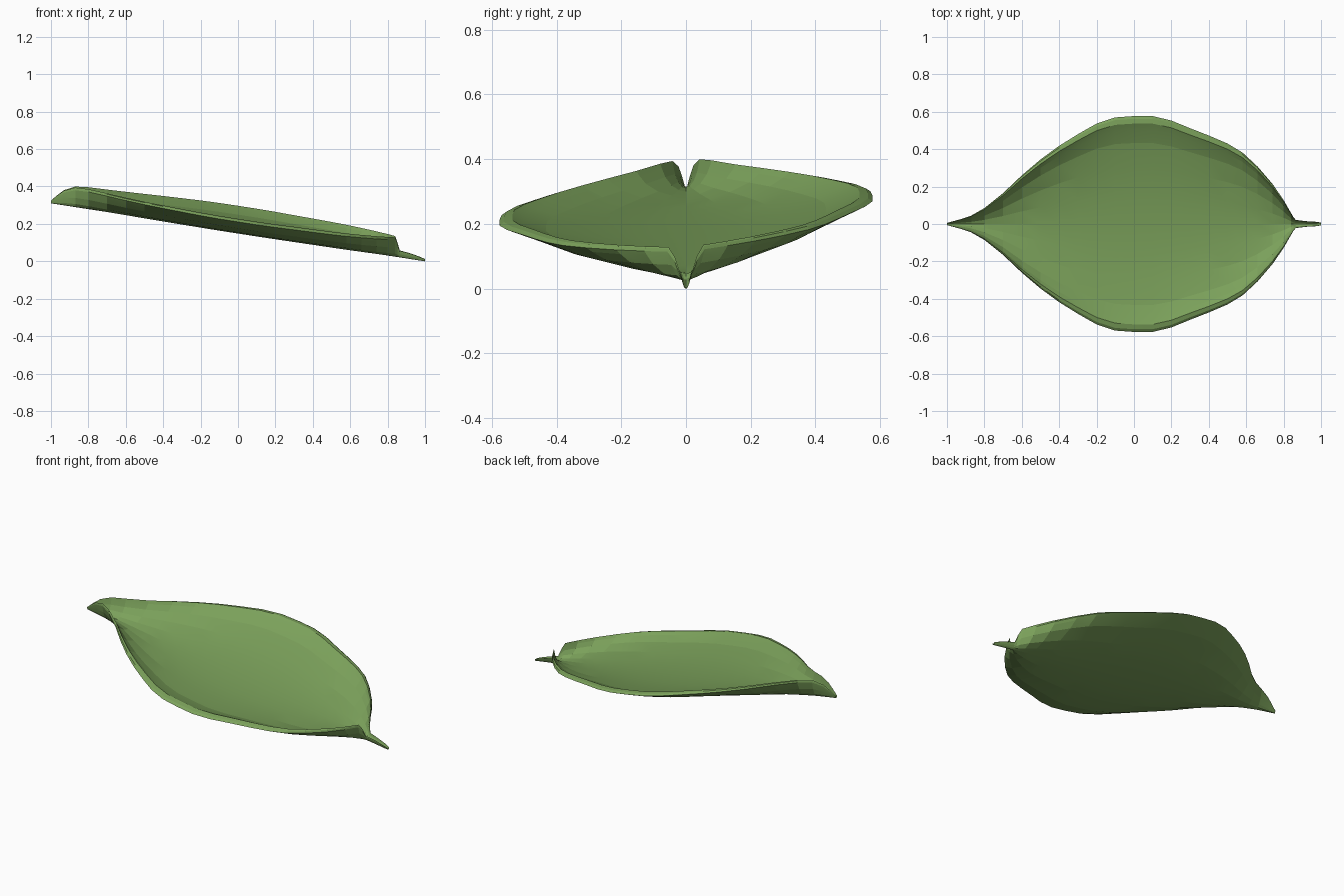
import bpy, bmesh

if "Cube" in bpy.data.objects:
    bpy.data.objects.remove(bpy.data.objects["Cube"])

# One leaf green for the whole model
green = bpy.data.materials.new("leaf green")
green.diffuse_color = (0.2, 0.36, 0.105, 1)
green.use_nodes = True
green.node_tree.nodes["Principled BSDF"].inputs["Base Color"].default_value = green.diffuse_color

# Stations along the leaf: x, half width, rim height above the keel
STATIONS = [
    (-1.0, .006, .014), (-.97, .014, .045), (-.93, .025, .08), (-.87, .045, .107),
    (-.8, .085, .112), (-.7, .165, .11), (-.6, .26, .108), (-.5, .345, .107),
    (-.4, .418, .107), (-.3, .48, .107), (-.2, .537, .107), (-.1, .57, .107),
    (0, .577, .107), (.1, .577, .107), (.2, .553, .107), (.3, .512, .107),
    (.4, .473, .107), (.5, .43, .107), (.58, .382, .107), (.66, .308, .107),
    (.74, .215, .107), (.8, .128, .107), (.84, .058, .107), (.853, .036, .075),
    (.865, .022, .036), (.92, .015, .03), (.97, .012, .02), (1.0, .008, .012)]

# Half cross-section (fraction of half width, fraction of rim height)
OUTER = [(0, 0), (.26, .03), (.52, .17), (.8, .48), (.94, .74), (1, .87)]
INNER = [(.975, .96), (.93, 1), (.87, .85), (.75, .62), (.52, .38), (.26, .24), (0, .19)]
half = OUTER + INNER
ring = half + [(-t, h) for t, h in reversed(half[1:-1])]


def place(x, w, rim, t, h):
    """Point on the leaf, pitched along x and rolled slightly to one side."""
    y = t * w
    return (x, y, max(0, .155 * (1 - x) + h * rim + .065 * y))


# Leaf: loft the thick bowl section through all stations
bm = bmesh.new()
rows = [[bm.verts.new(place(x, w, r, t, h)) for t, h in ring] for x, w, r in STATIONS]
n = len(ring)
for a, b in zip(rows, rows[1:]):
    for i in range(n):
        j = (i + 1) % n
        bm.faces.new((a[i], b[i], b[j], a[j]))
m = len(half)
# Close both ends with strips between the outer and inner skins
for row in (rows[0], rows[-1]):
    bm.faces.new(row)
bmesh.ops.triangulate(bm, faces=[f for f in bm.faces if len(f.verts) > 4])
bmesh.ops.recalc_face_normals(bm, faces=bm.faces)
mesh = bpy.data.meshes.new("leaf")
bm.to_mesh(mesh)
bm.free()
leaf = bpy.data.objects.new("leaf", mesh)
bpy.context.collection.objects.link(leaf)
mesh.materials.append(green)
bpy.context.view_layer.objects.active = leaf
leaf.select_set(True)
bpy.ops.object.shade_smooth_by_angle(angle=.12)
